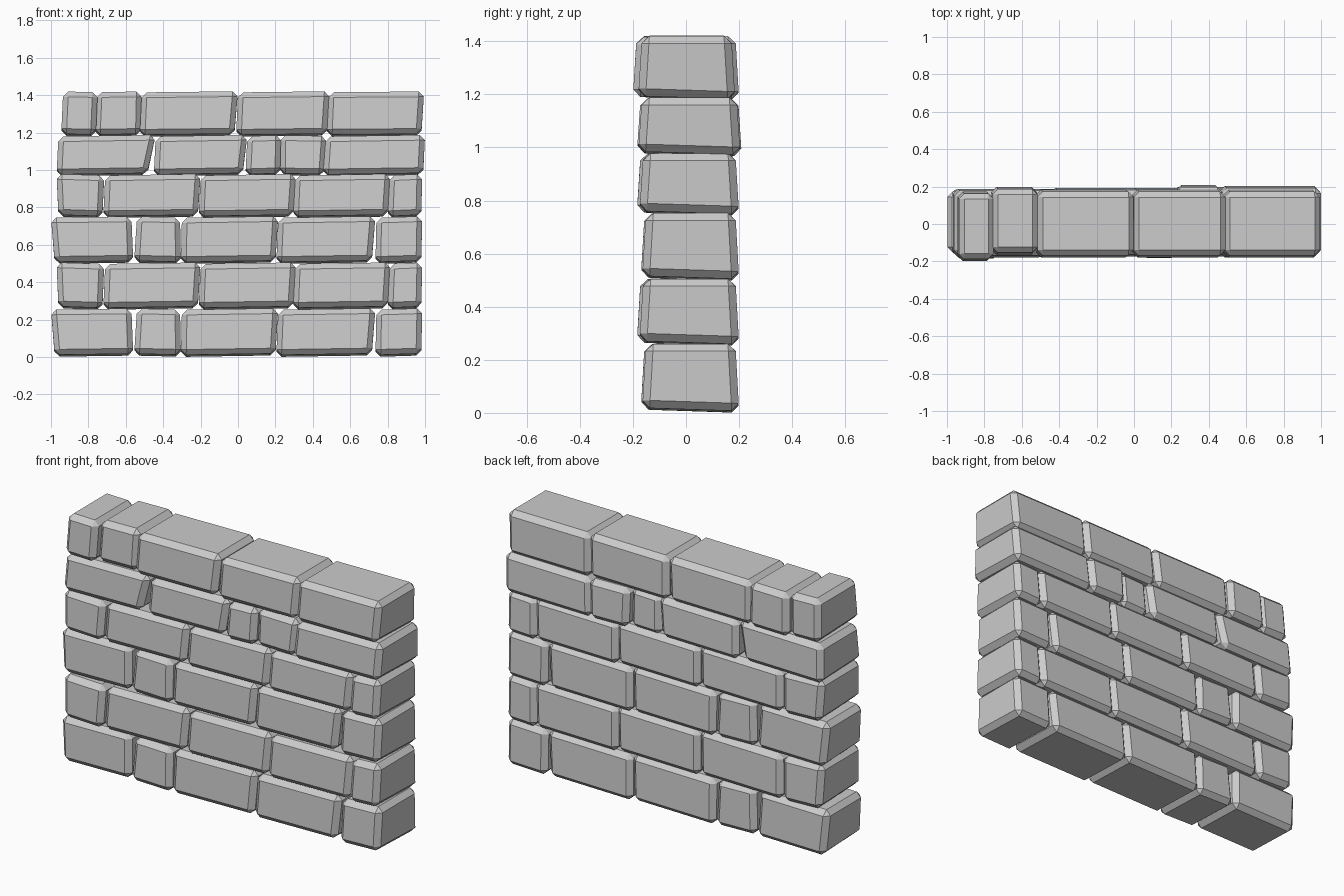
import bpy, bmesh

def brick(name, xb0, xb1, xt0, xt1, z0, z1, yf, yb, tilt):
    """Chamfered block, narrower in depth at the top, slightly tilted."""
    bm = bmesh.new()
    bmesh.ops.create_cube(bm, size=2)
    for v in bm.verts:
        right, back, top = v.co.x > 0, v.co.y > 0, v.co.z > 0
        x = (xt1 if right else xt0) if top else (xb1 if right else xb0)
        y = yb if back else yf
        if top:
            y += -0.014 if back else 0.014
        z = z1 if top else z0
        z += tilt if right else -tilt
        if not top:
            z += -0.006 if back else 0.006
        v.co = (x, y, z)
    bmesh.ops.bevel(bm, geom=bm.edges[:], offset=0.028, offset_type='OFFSET',
                    segments=1, affect='EDGES', clamp_overlap=True)
    bmesh.ops.recalc_face_normals(bm, faces=bm.faces[:])
    me = bpy.data.meshes.new(name)
    bm.to_mesh(me)
    bm.free()
    ob = bpy.data.objects.new(name, me)
    bpy.context.collection.objects.link(ob)

# Brick: bottom left/right x, top left/right x, front y, back y, tilt
course_a = [
    (-.98, -.56, -1.0, -.57, -.165, .185, .003),
    (-.555, -.305, -.54, -.31, -.17, .185, -.003),
    (-.305, .20, -.30, .215, -.165, .195, .004),
    (.205, .715, .215, .735, -.165, .20, .004),
    (.735, .98, .74, .985, -.165, .20, .004),
]
course_b = [
    (-.96, -.725, -.97, -.715, -.185, .19, -.004),
    (-.72, -.215, -.71, -.20, -.175, .19, .004),
    (-.21, .295, -.20, .31, -.175, .195, .004),
    (.295, .80, .305, .815, -.175, .20, .004),
    (.80, .98, .81, .985, -.175, .20, .004),
]
course_c = [
    (-.97, -.485, -.96, -.44, -.18, .19, .004),
    (-.45, .025, -.44, .05, -.175, .195, .004),
    (.04, .225, .05, .23, -.185, .18, .003),
    (.225, .46, .225, .475, -.17, .21, -.002),
    (.455, .99, .47, 1.0, -.18, .205, .004),
]
course_d = [
    (-.945, -.76, -.935, -.75, -.20, .175, -.002),
    (-.765, -.52, -.755, -.515, -.165, .20, .002),
    (-.525, -.02, -.515, .0, -.18, .185, .003),
    (-.01, .475, .0, .49, -.18, .185, .003),
    (.475, .98, .485, .995, -.18, .185, .002),
]

# Six courses, the first two patterns used twice
courses = [
    (course_a, .01, .257), (course_b, .262, .502),
    (course_a, .507, .749), (course_b, .752, .975),
    (course_c, .975, 1.184), (course_d, 1.186, 1.418),
]
for r, (course, z0, z1) in enumerate(courses, 1):
    for c, (a, b, d, e, yf, yb, tilt) in enumerate(course, 1):
        brick(f"brick_row{r}_{c}", a, b, d, e, z0, z1, yf, yb, tilt)
